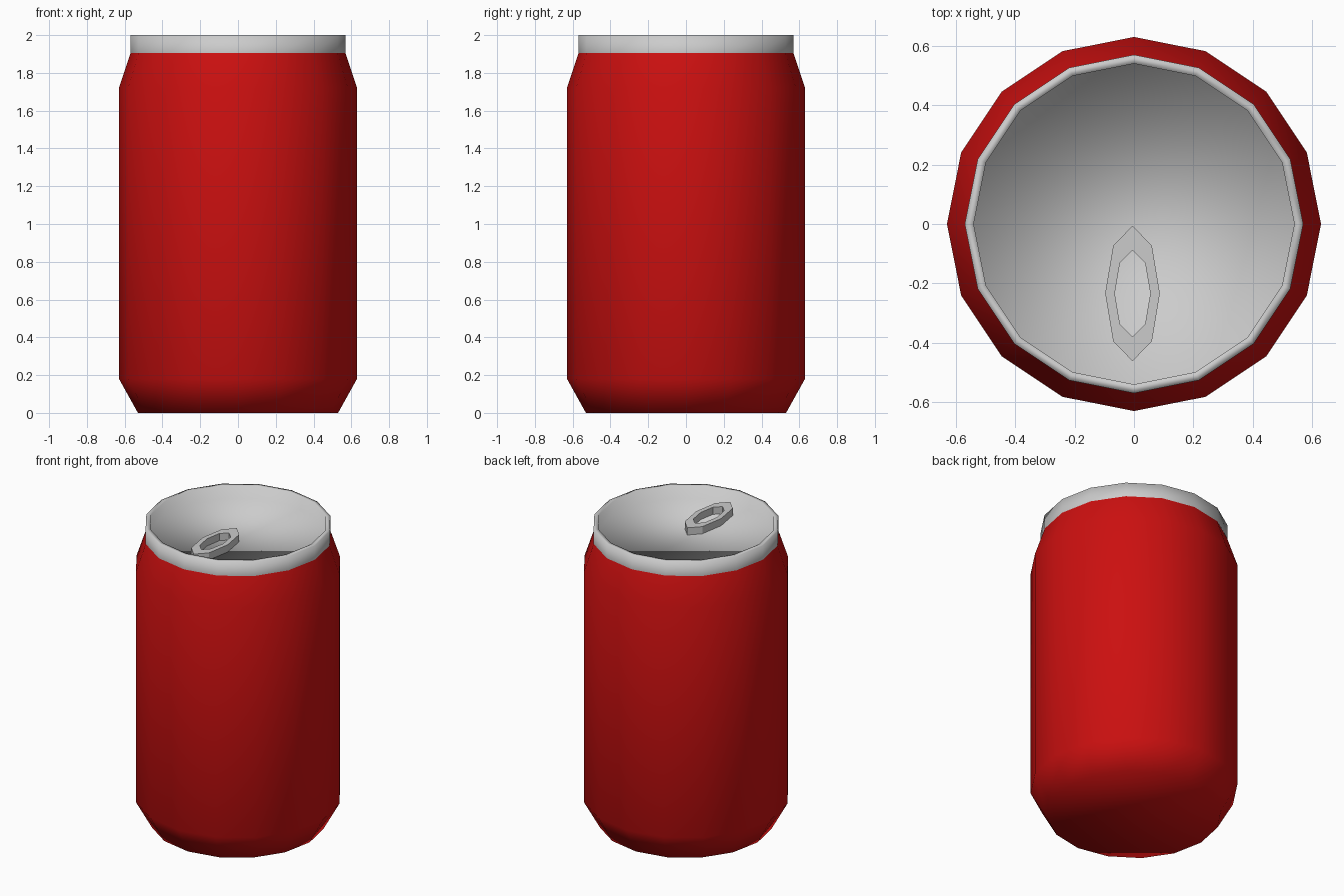
import bpy, bmesh, math

if "Cube" in bpy.data.objects:
    bpy.data.objects.remove(bpy.data.objects["Cube"])

SIDES = 16


def ring(bm, n, rx, ry, z, cx=0.0, cy=0.0):
    return [bm.verts.new((cx + rx * math.cos(2 * math.pi * i / n),
                          cy + ry * math.sin(2 * math.pi * i / n), z)) for i in range(n)]


def bridge(bm, a, b):
    n = len(a)
    for i in range(n):
        j = (i + 1) % n
        bm.faces.new((a[i], a[j], b[j], b[i]))


def finish(bm, name, smooth, color=None):
    mesh = bpy.data.meshes.new(name)
    for f in bm.faces:
        f.smooth = smooth
    bm.to_mesh(mesh)
    bm.free()
    obj = bpy.data.objects.new(name, mesh)
    bpy.context.collection.objects.link(obj)
    if color:
        mat = bpy.data.materials.new(name + "_paint")
        mat.diffuse_color = color
        mat.use_nodes = True
        mat.node_tree.nodes["Principled BSDF"].inputs["Base Color"].default_value = mat.diffuse_color
        mesh.materials.append(mat)
    return obj


def lathe(name, profile, cap_start=False, cap_end=False, color=None):
    bm = bmesh.new()
    rings = [ring(bm, SIDES, r, r, z) for r, z in profile]
    for a, b in zip(rings, rings[1:]):
        bridge(bm, a, b)
    if cap_start:
        bm.faces.new(rings[0][::-1])
    if cap_end:
        bm.faces.new(rings[-1])
    return finish(bm, name, True, color)


# Red can body with tapered base and shoulder
lathe("can_body", [(0.53, 0), (0.63, 0.18), (0.63, 1.72), (0.567, 1.91)],
      cap_start=True, color=(0.6, 0.005, 0.005, 1))

# Bare metal rim with recessed lid
lathe("rim_and_lid", [(0.57, 1.905), (0.57, 2.0), (0.54, 2.0), (0.54, 1.915)],
      cap_end=True)

# Pull tab: flat eight-sided ring lying on the lid
bm = bmesh.new()
cx, cy, low, high = -0.005, -0.234, 1.917, 1.965
loops = [ring(bm, 8, rx, ry, z, cx, cy) for rx, ry, z in
         ((0.092, 0.228, low), (0.092, 0.228, high), (0.06, 0.146, high), (0.06, 0.146, low))]
for k in range(4):
    bridge(bm, loops[k], loops[(k + 1) % 4])
finish(bm, "pull_tab", False)
